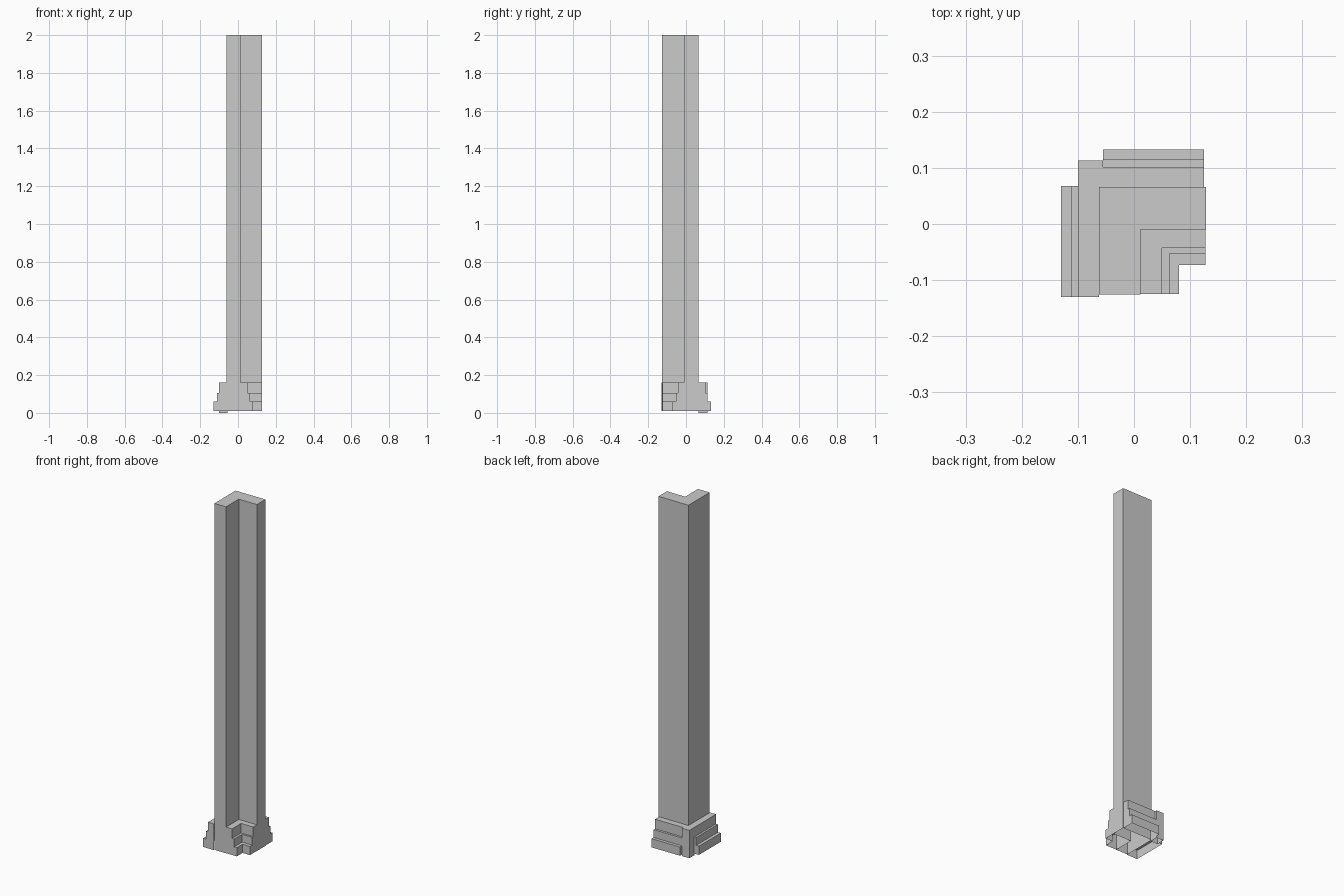
import bpy, bmesh

if "Cube" in bpy.data.objects:
    bpy.data.objects.remove(bpy.data.objects["Cube"])

FLOOR = 0.01
LEVELS = [0.16, 0.105, 0.06, FLOOR]      # tops of the three steps, then the floor


def finish(bm, name):
    bmesh.ops.recalc_face_normals(bm, faces=bm.faces)
    mesh = bpy.data.meshes.new(name)
    bm.to_mesh(mesh)
    bm.free()
    obj = bpy.data.objects.new(name, mesh)
    bpy.context.collection.objects.link(obj)
    return obj


def open_prism(name, outline, z0, z1):
    """Upright prism with a top and no bottom."""
    bm = bmesh.new()
    low = [bm.verts.new((x, y, z0)) for x, y in outline]
    top = [bm.verts.new((x, y, z1)) for x, y in outline]
    bm.faces.new(top)
    n = len(outline)
    for i in range(n):
        j = (i + 1) % n
        bm.faces.new((low[i], low[j], top[j], top[i]))
    return finish(bm, name)


def stepped_plinth(name, path, steps):
    """Stepped profile along a path; steps(i) gives the path for the i-th depth.
    The underside and the side against the shaft stay open."""
    bm = bmesh.new()
    add = lambda pts, z: [bm.verts.new((x, y, z)) for x, y in pts]
    rows = [add(path, LEVELS[0])]
    for i in range(3):
        rows += [add(steps(i), LEVELS[i]), add(steps(i), LEVELS[i + 1])]
    for a, b in zip(rows, rows[1:]):
        for k in range(len(path) - 1):
            bm.faces.new((a[k], a[k + 1], b[k + 1], b[k]))
    foot = add((path[0], path[-1]), FLOOR)
    for end, f in ((0, foot[0]), (-1, foot[1])):
        bm.faces.new([r[end] for r in rows] + [f])
    return finish(bm, name)


# L-shaped shaft
L, R, B, F = -0.062, 0.128, 0.066, -0.126
IX, IY = 0.012, -0.01
open_prism("shaft", [(L, F), (IX, F), (IX, IY), (R, IY), (R, B), (L, B)], FLOOR, 2.0)

# Outer stepped plinths, left and back
left_x = [-0.10, -0.112, -0.13]
stepped_plinth("left_plinth", [(L, -0.13), (L, 0.068)],
               lambda i: [(left_x[i], -0.13), (left_x[i], 0.068)])
back_y = [0.102, 0.115, 0.133]
stepped_plinth("back_plinth", [(-0.055, B), (0.125, B)],
               lambda i: [(-0.055, back_y[i]), (0.125, back_y[i])])

# Corner block between the outer plinths
open_prism("corner_block", [(-0.10, B), (-0.055, B), (-0.055, 0.113), (-0.10, 0.113)],
           0.0, LEVELS[0])

# Inner stepped plinth wrapping the notch of the shaft
in_x = [0.05, 0.063, 0.08]
in_y = [-0.043, -0.053, -0.073]
stepped_plinth("inner_plinth", [(0.127, IY), (IX, IY), (IX, -0.125)],
               lambda i: [(0.127, in_y[i]), (in_x[i], in_y[i]), (in_x[i], -0.125)])
